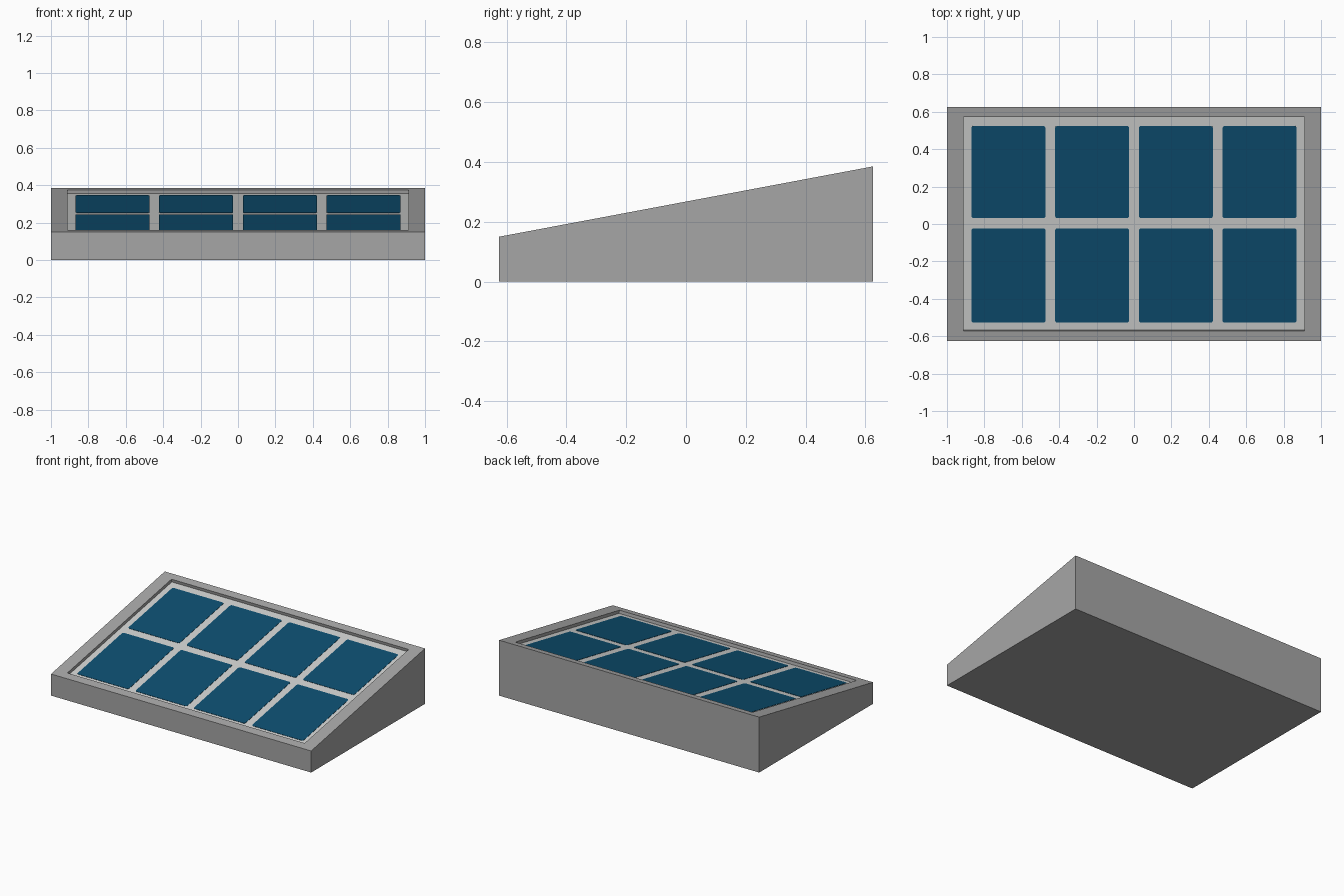
import bpy, bmesh, math
from mathutils import Vector

if "Cube" in bpy.data.objects:
    bpy.data.objects.remove(bpy.data.objects["Cube"])

HX, HY = 1.0, 0.625            # half size of the footprint
Z_FRONT, Z_BACK = 0.15, 0.385  # wedge heights
SLOPE = (Z_BACK - Z_FRONT) / (2 * HY)
NORMAL = Vector((0, -SLOPE, 1)).normalized()


def mat(name, rgb):
    m = bpy.data.materials.new(name)
    m.diffuse_color = (*rgb, 1)
    m.use_nodes = True
    m.node_tree.nodes["Principled BSDF"].inputs["Base Color"].default_value = m.diffuse_color
    return m


grey = mat("housing_grey", (0.38, 0.38, 0.38))
pale = mat("backing_pale_grey", (0.62, 0.63, 0.62))
blue = mat("cell_blue", (0.004, 0.076, 0.16))


def on_slope(x, y, depth=0.0):
    """Point at plan position x, y, sunk below the sloping top."""
    return Vector((x, y, Z_FRONT + (y + HY) * SLOPE)) - NORMAL * depth


def rect(hx, y0, y1):
    return [(-hx, y0), (hx, y0), (hx, y1), (-hx, y1)]


def rounded(cx, cy, w, h, r, n=4):
    pts = []
    for k, (sx, sy) in enumerate([(1, 1), (-1, 1), (-1, -1), (1, -1)]):
        for i in range(n + 1):
            a = math.pi / 2 * (k + i / n)
            pts.append((cx + sx * (w / 2 - r) + r * math.cos(a),
                        cy + sy * (h / 2 - r) + r * math.sin(a)))
    return pts


def bridge(bm, a, b):
    for i in range(len(a)):
        j = (i + 1) % len(a)
        bm.faces.new((a[i], a[j], b[j], b[i]))


def finish(bm, name, mats):
    me = bpy.data.meshes.new(name)
    bm.to_mesh(me)
    bm.free()
    for m in mats:
        me.materials.append(m)
    ob = bpy.data.objects.new(name, me)
    bpy.context.collection.objects.link(ob)


# Wedge housing with a shallow recess whose floor is the backing sheet
bm = bmesh.new()
outer = rect(HX, -HY, HY)
inner = rect(0.912, -0.571, 0.572)
base = [bm.verts.new((x, y, 0)) for x, y in outer]
top = [bm.verts.new(on_slope(x, y)) for x, y in outer]
rim = [bm.verts.new(on_slope(x, y)) for x, y in inner]
sunk = [bm.verts.new(on_slope(x, y, 0.021)) for x, y in inner]
bm.faces.new(base[::-1])
bridge(bm, base, top)
bridge(bm, top, rim)
bridge(bm, rim, sunk)
bm.faces.new(sunk).material_index = 1
finish(bm, "housing", [grey, pale])

# Two rows of four thin cells with rounded corners
for row, (y0, y1) in enumerate([(-0.531, -0.027), (0.028, 0.52)]):
    for col in range(4):
        bm = bmesh.new()
        pts = rounded((col - 1.5) * 0.4475, (y0 + y1) / 2, 0.396, y1 - y0, 0.012)
        low = [bm.verts.new(on_slope(x, y, 0.0212)) for x, y in pts]
        high = [bm.verts.new(on_slope(x, y, 0.019)) for x, y in pts]
        bm.faces.new(low[::-1])
        bridge(bm, low, high)
        bm.faces.new(high)
        finish(bm, f"cell_{row + 1}_{col + 1}", [blue])
